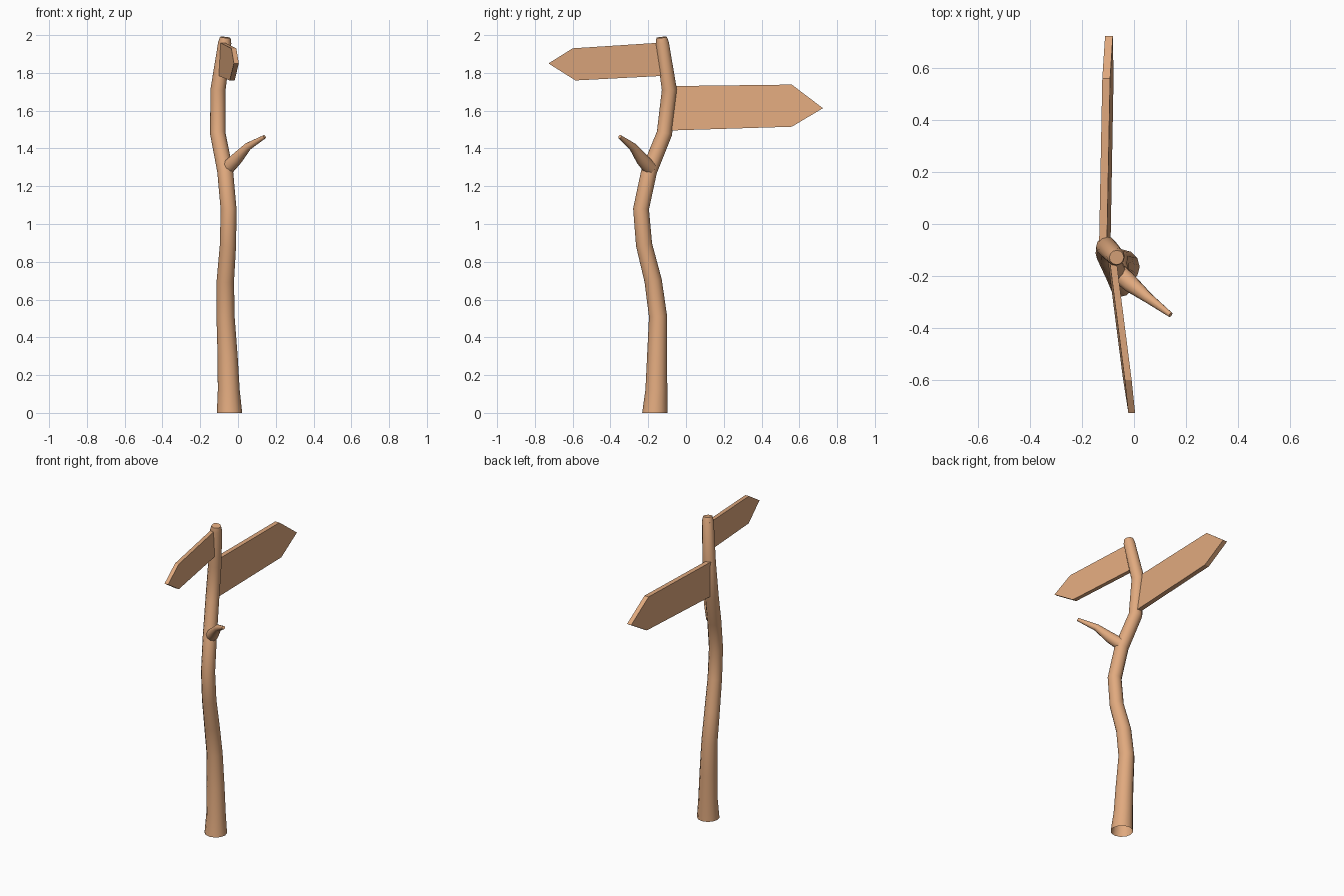
import bpy, bmesh, math
from mathutils import Vector

if "Cube" in bpy.data.objects:
    bpy.data.objects.remove(bpy.data.objects["Cube"])

wood = bpy.data.materials.new("wood")
wood.diffuse_color = (0.75, 0.40, 0.21, 1)
wood.use_nodes = True
wood.node_tree.nodes["Principled BSDF"].inputs["Base Color"].default_value = wood.diffuse_color


def finish(bm, name, smooth):
    me = bpy.data.meshes.new(name)
    bm.to_mesh(me)
    bm.free()
    ob = bpy.data.objects.new(name, me)
    bpy.context.collection.objects.link(ob)
    me.materials.append(wood)
    if smooth:
        bpy.ops.object.select_all(action='DESELECT')
        ob.select_set(True)
        bpy.context.view_layer.objects.active = ob
        bpy.ops.object.shade_smooth_by_angle(angle=math.radians(45))
    return ob


def tube(name, path, sides, flat_start=False):
    """Tapered tube through (x, y, z, radius) points, open at the start."""
    bm = bmesh.new()
    pts = [Vector(p[:3]) for p in path]
    rings = []
    for i, p in enumerate(path):
        t = pts[min(i + 1, len(pts) - 1)] - pts[max(i - 1, 0)]
        if flat_start and i == 0:
            t = Vector((0, 0, 1))
        q = Vector((0, 0, 1)).rotation_difference(t)
        ring = []
        for k in range(sides):
            a = math.tau * k / sides
            off = q @ Vector((math.cos(a), math.sin(a), 0)) * p[3]
            ring.append(bm.verts.new(pts[i] + off))
        rings.append(ring)
    for a, b in zip(rings, rings[1:]):
        for k in range(sides):
            n = (k + 1) % sides
            bm.faces.new((a[k], a[n], b[n], b[k]))
    bm.faces.new(rings[-1])
    return finish(bm, name, True)


def board(name, outline, x0, slope, lean, zc, thick):
    """Arrow board: (y, z) outline given a thickness along x, angled and leaning."""
    bm = bmesh.new()
    sides = [[bm.verts.new((x0 + slope * y + lean * (z - zc) + s * thick / 2, y, z))
              for y, z in outline] for s in (-1, 1)]
    bm.faces.new(sides[0])
    bm.faces.new(sides[1][::-1])
    n = len(outline)
    for k in range(n):
        j = (k + 1) % n
        bm.faces.new((sides[0][k], sides[1][k], sides[1][j], sides[0][j]))
    bmesh.ops.recalc_face_normals(bm, faces=bm.faces)
    return finish(bm, name, False)


# crooked trunk
tube("post", [
    (-0.045, -0.165, 0.00, 0.067), (-0.049, -0.157, 0.12, 0.058),
    (-0.055, -0.153, 0.30, 0.053), (-0.066, -0.148, 0.51, 0.048),
    (-0.067, -0.174, 0.70, 0.046), (-0.053, -0.222, 0.89, 0.043),
    (-0.050, -0.238, 1.08, 0.042), (-0.068, -0.195, 1.28, 0.042),
    (-0.107, -0.114, 1.48, 0.041), (-0.106, -0.088, 1.71, 0.040),
    (-0.070, -0.126, 1.96, 0.035), (-0.067, -0.129, 1.988, 0.028)], 12, True)

# side twig
tube("twig", [
    (-0.058, -0.190, 1.295, 0.038), (-0.008, -0.235, 1.345, 0.033),
    (0.052, -0.283, 1.410, 0.021), (0.141, -0.350, 1.462, 0.010)], 10)

# arrow boards
board("large_sign", [(-0.085, 1.495), (0.56, 1.515), (0.725, 1.613), (0.56, 1.738),
                     (-0.085, 1.73)], -0.111, 0.02, -0.06, 1.615, 0.03)
board("small_sign", [(-0.105, 1.785), (-0.105, 1.962), (-0.60, 1.93), (-0.728, 1.85),
                     (-0.585, 1.76)], -0.103, -0.13, 0.04, 1.86, 0.026)
